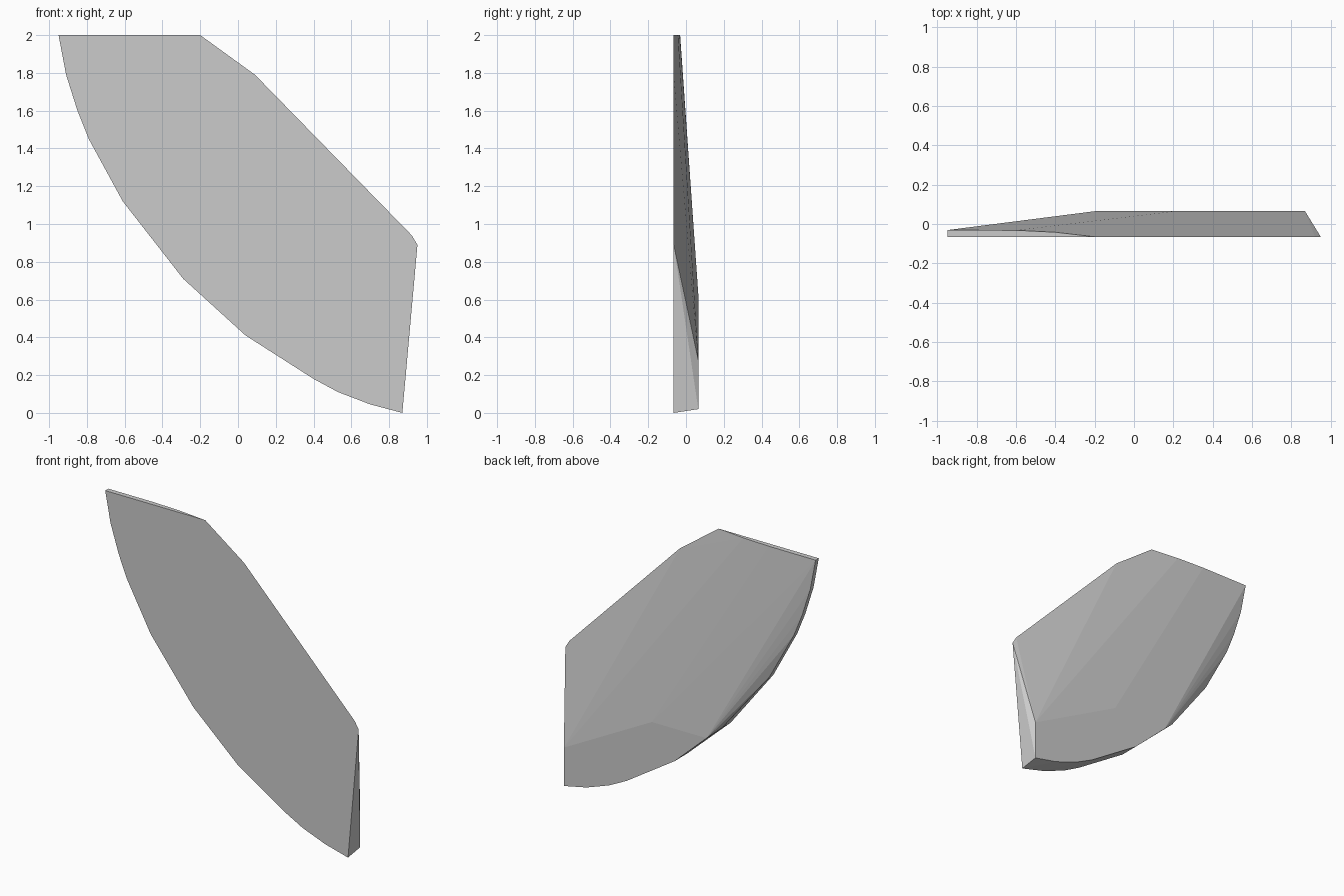
import bpy, bmesh

if "Cube" in bpy.data.objects:
    bpy.data.objects.remove(bpy.data.objects["Cube"])

FRONT, BACK = -0.065, 0.065

# Flat front outline (x, z)
outline = [(-0.95, 2), (-0.2, 2), (0.09, 1.79), (0.92, 0.94), (0.95, 0.89),
           (0.87, 0.0), (0.70, 0.045), (0.53, 0.11), (0.40, 0.18), (0.04, 0.41),
           (-0.29, 0.71), (-0.61, 1.12), (-0.79, 1.45), (-0.85, 1.6), (-0.91, 1.79)]
# Raised flat on the back (x, z)
raised = [(0.87, 0.02), (0.70, 0.055), (0.53, 0.115), (0.40, 0.18), (0.04, 0.41),
          (-0.2, 0.63), (0.21, 0.63), (0.87, 0.28)]
# Thin rim along the curved left edge and the top (x, y, z)
rim = [(-0.29, 0.03, 0.71), (-0.61, -0.02, 1.12), (-0.79, -0.027, 1.45),
       (-0.85, -0.029, 1.6), (-0.91, -0.03, 1.79), (-0.95, -0.031, 2),
       (-0.6, -0.032, 2), (-0.4, -0.042, 2)]

points = [(x, FRONT, z) for x, z in outline] + [(x, BACK, z) for x, z in raised] + rim

# Faceted shard wrapped around all points
bm = bmesh.new()
for p in points:
    bm.verts.new(p)
hull = bmesh.ops.convex_hull(bm, input=bm.verts[:])
unused = [v for v in bm.verts if not v.link_faces]
bmesh.ops.delete(bm, geom=unused, context='VERTS')
bmesh.ops.dissolve_limit(bm, angle_limit=0.002, verts=bm.verts[:], edges=bm.edges[:])
bmesh.ops.recalc_face_normals(bm, faces=bm.faces[:])
mesh = bpy.data.meshes.new("shard")
bm.to_mesh(mesh)
bm.free()

grey = bpy.data.materials.new("grey")
grey.diffuse_color = (0.6, 0.6, 0.6, 1)
grey.use_nodes = True
grey.node_tree.nodes["Principled BSDF"].inputs["Base Color"].default_value = grey.diffuse_color
mesh.materials.append(grey)
shard = bpy.data.objects.new("shard", mesh)
bpy.context.collection.objects.link(shard)
